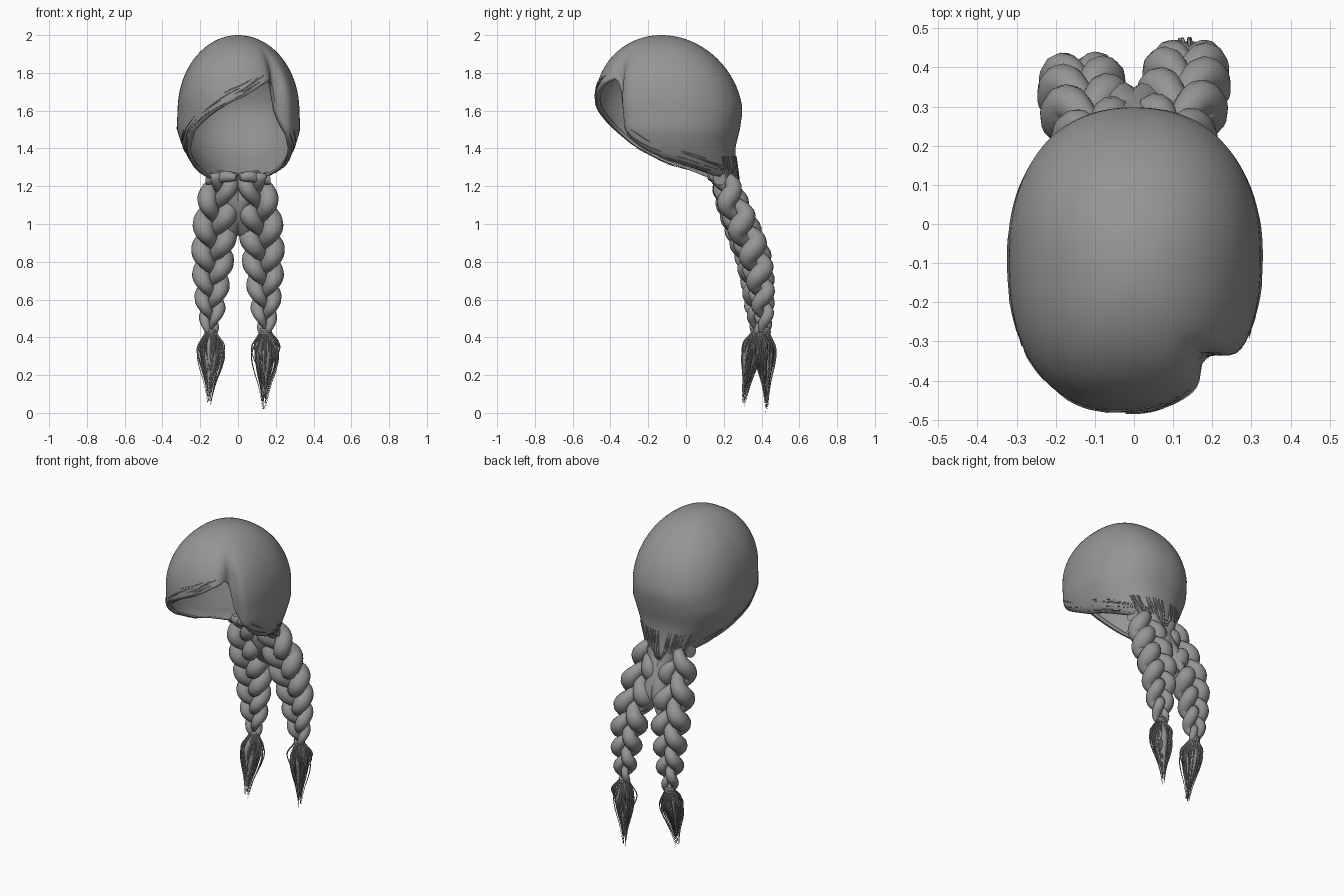
import bpy, bmesh, math, random
from mathutils import Vector

random.seed(4)
if "Cube" in bpy.data.objects:
    bpy.data.objects.remove(bpy.data.objects["Cube"])

GREY = (0.3, 0.3, 0.3, 1)
hair = bpy.data.materials.new("hair_grey")
hair.use_nodes = True
hair.diffuse_color = GREY
bsdf = next(n for n in hair.node_tree.nodes if n.type == "BSDF_PRINCIPLED")
bsdf.inputs["Base Color"].default_value = GREY
bsdf.inputs["Roughness"].default_value = 0.7


def add_object(name, mesh):
    obj = bpy.data.objects.new(name, mesh)
    bpy.context.collection.objects.link(obj)
    mesh.materials.clear()
    mesh.materials.append(hair)
    for p in mesh.polygons:
        p.use_smooth = True
        p.material_index = 0
    return obj


def strands(name, paths, sides=2, kind="NURBS"):
    """Tubes along paths of (point, radius) pairs, joined in one mesh."""
    curve = bpy.data.curves.new(name, "CURVE")
    curve.dimensions = "3D"
    curve.bevel_depth = 1
    curve.bevel_resolution = sides
    curve.use_fill_caps = True
    for path in paths:
        s = curve.splines.new(kind)
        s.points.add(len(path) - 1)
        for sp, (co, r) in zip(s.points, path):
            sp.co = (*co, 1)
            sp.radius = r
        if kind == "NURBS":
            s.order_u = 3
            s.use_endpoint_u = True
            s.resolution_u = 4
    temp = bpy.data.objects.new(name + "_path", curve)
    bpy.context.collection.objects.link(temp)
    deps = bpy.context.evaluated_depsgraph_get()
    mesh = bpy.data.meshes.new_from_object(temp.evaluated_get(deps))
    bpy.data.objects.remove(temp)
    return add_object(name, mesh)


def lerp_table(table, x):
    """Linear lookup in rows of (key, values...), keys rising."""
    if x <= table[0][0]:
        return table[0][1:]
    for a, b in zip(table, table[1:]):
        if x <= b[0]:
            f = (x - a[0]) / (b[0] - a[0])
            return tuple(p + (q - p) * f for p, q in zip(a[1:], b[1:]))
    return table[-1][1:]


# Cap cross-sections: height, right, left, front and back reach
SECTIONS = [(1.2, 0.17, 0.18, 0.22, 0.37), (1.3, 0.23, 0.25, 0.28, 0.355),
            (1.4, 0.29, 0.3, 0.34, 0.35), (1.5, 0.325, 0.33, 0.375, 0.375),
            (1.6, 0.32, 0.325, 0.39, 0.39)]
# Hem height by heading (0 is front, positive is the left side)
HEM = [(-180, 1.19), (-150, 1.21), (-120, 1.255), (-90, 1.32), (-60, 1.42), (-45, 1.49),
       (-25, 1.57), (0, 1.66), (20, 1.73), (36, 1.77), (41, 1.74), (45, 1.6), (50, 1.51),
       (60, 1.44), (75, 1.38), (90, 1.335), (120, 1.275), (150, 1.225), (180, 1.19)]


def hem(deg):
    deg = (deg + 180) % 360 - 180
    return lerp_table(HEM, deg)[0]


def cap_point(deg, z, grow=0.0):
    a = math.radians(deg)
    s, c = math.sin(a), math.cos(a)
    xr, xl, yf, yb = lerp_table(SECTIONS, z)
    h = max(0.0, (z - 1.6) / 0.4)
    k = math.sqrt(max(0.0, 1 - h * h))
    # parting groove beside the fringe
    depth = min(1.0, max(0.0, (1.94 - z) / 0.18))
    off = ((deg + 180) % 360 - 180 - 43) / 8
    k *= 1 - 0.16 * depth * math.exp(-off * off)
    k += grow
    e = 2 / (2.45 if s < 0 < c else 2.25)
    x = (xl if s > 0 else xr) * math.copysign(abs(s) ** e, s) * k
    y = -(yf if c > 0 else yb) * math.copysign(abs(c) ** e, c) * k
    return Vector((x, y - 0.09 - 0.04 * h, z))


# Hair cap: a shell from the crown to the hem, with the edge rolled in
COLS, ROWS = 120, 28
bm = bmesh.new()
crown = bm.verts.new((0, -0.13, 2))
rings = []
for i in range(1, ROWS + 2):
    ring = []
    for j in range(COLS):
        deg = j * 360 / COLS - 180
        low = hem(deg)
        t = min(i / ROWS, 1)
        z = 2 - (2 - low) * (1 - math.cos(t * math.pi / 2))
        roll = -0.07 if i > ROWS else 0
        ring.append(bm.verts.new(cap_point(deg, z, roll)))
    rings.append(ring)
for j in range(COLS):
    n = (j + 1) % COLS
    bm.faces.new((crown, rings[0][j], rings[0][n]))
    for up, down in zip(rings, rings[1:]):
        bm.faces.new((up[j], down[j], down[n], up[n]))
mesh = bpy.data.meshes.new("hair_cap")
bm.to_mesh(mesh)
bm.free()
cap = add_object("hair_cap", mesh)
shell = cap.modifiers.new("thickness", "SOLIDIFY")
shell.thickness = 0.012
shell.offset = -1

# Loose hairs lying along the hem
loose = []
for i in range(60):
    start, span = random.uniform(-180, 180), random.uniform(15, 35)
    if -span < start - 43 + 5 < 12:
        continue
    lift, drift = random.uniform(-0.006, 0.07), random.uniform(-0.01, 0.02)
    loose.append([(cap_point(start + span * q / 6, hem(start + span * q / 6) + lift + drift * q / 6,
                             0.008), 0.002 if 0 < q < 6 else 0.001) for q in range(7)])
strands("hem_hairs", loose, 0)

# Braid centre line: height, sideways, depth, thickness
BRAID = [(0.43, 0.145, 0.395, 0.36), (0.55, 0.145, 0.39, 0.7), (0.7, 0.14, 0.378, 0.9),
         (0.82, 0.133, 0.358, 1.03), (0.95, 0.125, 0.31, 1.08), (1.1, 0.112, 0.25, 1.03),
         (1.27, 0.08, 0.19, 0.8)]
TOP, BOTTOM, STEPS = 1.27, 0.42, 72


def braid_centre(side, z):
    x, y, w = lerp_table(BRAID, z)
    sway = side * 0.022 * min(1, max(0, (1.25 - z) / 0.8))
    return x * side, y + sway, w


def braid(name, side):
    paths = []
    for strand in range(3):
        path = []
        for i in range(STEPS + 1):
            f = i / STEPS
            z = TOP + (BOTTOM - TOP) * f
            x, y, w = braid_centre(side, z)
            t = 2 * math.pi * (1.75 * f + 0.35 * f * f + strand / 3)
            swell = 0.036 + 0.017 * abs(math.sin(t)) ** 1.5
            point = Vector((x + side * 0.06 * w * math.sin(t), y + 0.041 * w * math.sin(2 * t), z))
            path.append((point, swell * w * (0.6 if i in (0, STEPS) else 1)))
        paths.append(path)
    strands(name, paths, 4, "POLY")


def tail(name, side, tip):
    x, y, _ = braid_centre(side, BOTTOM)

    def at(f, end, dx=0.0, dy=0.0):
        # the two tails lean apart in depth towards their tips
        lean = (0.01 if side > 0 else -0.07) * f
        return Vector((x + dx - 0.008 * f, y + dy + lean, 0.44 + (end - 0.44) * f))

    # height fraction, spread
    shape = [(0, 0.022), (0.12, 0.04), (0.3, 0.084), (0.52, 0.066), (0.75, 0.028), (1, 0.01)]
    hairs = []
    for i in range(85):
        a, spread = random.uniform(0, 2 * math.pi), random.uniform(0.6, 1.05)
        end = tip if i == 0 else tip + 0.02 + 0.2 * random.random() ** 1.5
        hairs.append([(at(f, end, math.cos(a) * r * spread, math.sin(a) * r * spread * 0.72),
                       0.0045 * (1.1 - f)) for f, r in shape])
    strands(name + "_hairs", hairs, 0)
    core = [(at(f, tip + 0.08), r * 0.62) for f, r in shape]
    strands(name + "_core", [core], 3)
    # Tie: a few turns of hair around the end of the braid
    turns = [(Vector((x + 0.026 * math.cos(q * 0.6), y + 0.026 * math.sin(q * 0.6),
                      0.445 - 0.0009 * q)), 0.008) for q in range(34)]
    strands(name + "_tie", [turns], 1)


for side, word, tip in ((1, "left", 0.0), (-1, "right", 0.03)):
    braid(word + "_braid", side)
    tail(word + "_tail", side, tip)

# Crossing locks between the braids and the twisted knots under the nape
locks, knots = [], []
for side in (1, -1):
    locks.append([(Vector((-side * 0.07, 0.24, 1.25)), 0.035), (Vector((-side * 0.04, 0.23, 1.17)), 0.055),
                  (Vector((side * 0.015, 0.28, 1.05)), 0.06), (Vector((side * 0.04, 0.33, 0.95)), 0.045),
                  (Vector((side * 0.07, 0.36, 0.87)), 0.015)])
    knots.append([(Vector((side * (0.01 + 0.05 * q), 0.13 + 0.016 * q, 1.245 + 0.014 * math.sin(q * 2))),
                   0.018 + 0.02 * (q % 2)) for q in range(4)])
strands("nape_locks", locks, 4)
strands("nape_knots", knots, 3)

# Strands gathering from the cap into the braids
gather = []
for i in range(30):
    u = random.uniform(-1, 1)
    gather.append([(cap_point(180 + 40 * u, 1.36, 0.01), 0.002),
                   (cap_point(180 + 37 * u, 1.27, 0.015), 0.006),
                   (cap_point(180 + 34 * u, 1.22, 0.01), 0.006),
                   (Vector((0.13 * u, 0.24 - 0.04 * u * u, random.uniform(1.13, 1.17))), 0.003)])
strands("gathered_hairs", gather, 1)
